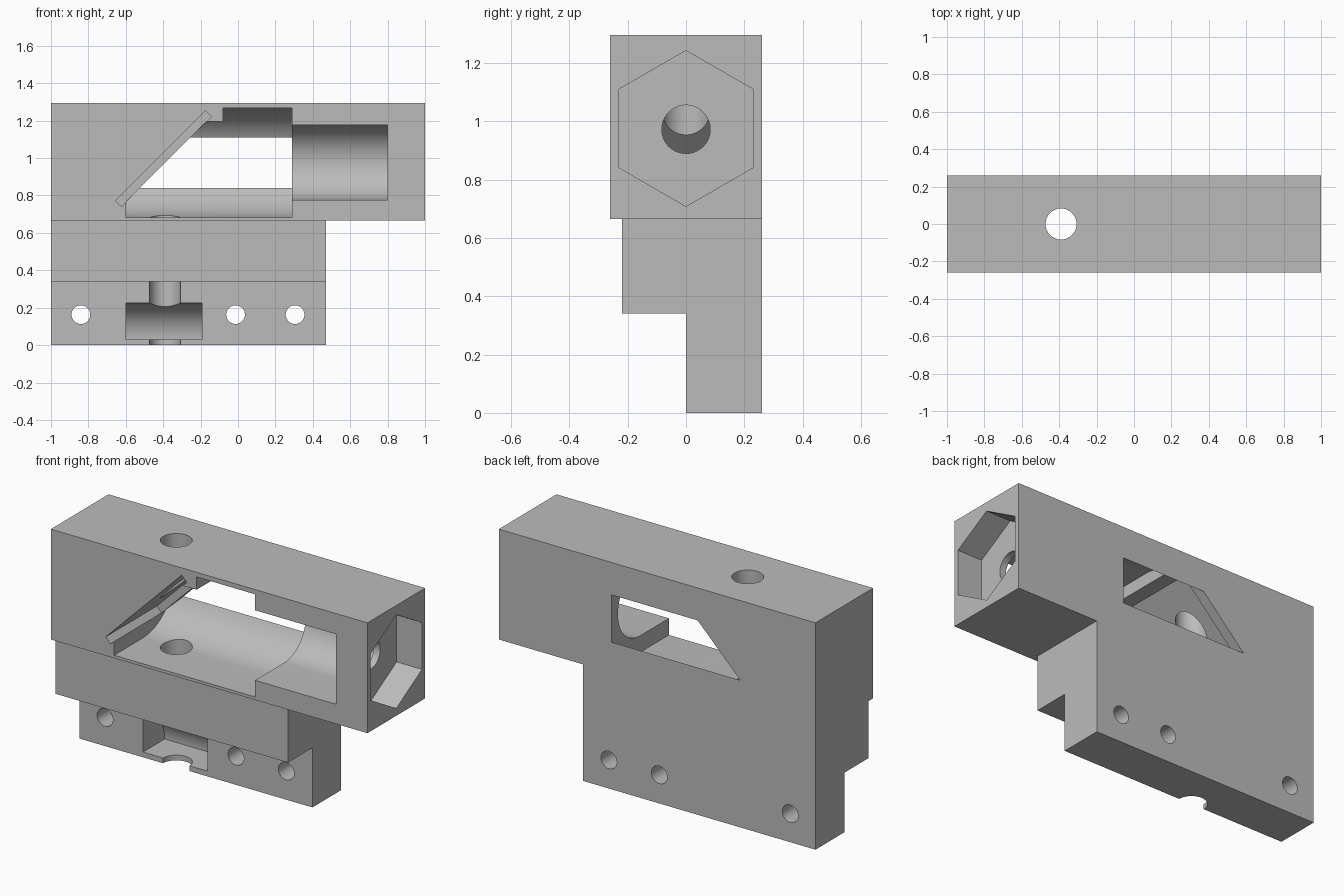
import bpy, bmesh, math
from mathutils import Vector

if "Cube" in bpy.data.objects:
    bpy.data.objects.remove(bpy.data.objects["Cube"], do_unlink=True)

grey = bpy.data.materials.new("plain_grey")
grey.use_nodes = True
colour = (0.5, 0.5, 0.5, 1)
grey.diffuse_color = colour
grey.node_tree.nodes["Principled BSDF"].inputs["Base Color"].default_value = colour


def prism(name, points, axis, start, end, planes=()):
    """Extrude a 2D profile along an axis, optionally trimmed by planes."""
    place = {"x": lambda u, v, a: (a, u, v),
             "y": lambda u, v, a: (u, a, v),
             "z": lambda u, v, a: (u, v, a)}[axis]
    bm = bmesh.new()
    face = bm.faces.new([bm.verts.new(place(u, v, start)) for u, v in points])
    shift = Vector(place(0, 0, end - start))
    out = bmesh.ops.extrude_face_region(bm, geom=[face], use_keep_orig=True)
    verts = [g for g in out["geom"] if isinstance(g, bmesh.types.BMVert)]
    bmesh.ops.translate(bm, verts=verts, vec=shift)
    for co, normal in planes:
        cut = bmesh.ops.bisect_plane(bm, geom=bm.verts[:] + bm.edges[:] + bm.faces[:],
                                     plane_co=co, plane_no=normal, clear_outer=True)
        edges = [g for g in cut["geom_cut"] if isinstance(g, bmesh.types.BMEdge)]
        bmesh.ops.edgenet_fill(bm, edges=edges)
    bmesh.ops.recalc_face_normals(bm, faces=bm.faces[:])
    mesh = bpy.data.meshes.new(name)
    bm.to_mesh(mesh)
    bm.free()
    mesh.materials.append(grey)
    obj = bpy.data.objects.new(name, mesh)
    bpy.context.collection.objects.link(obj)
    return obj


def rect(u0, u1, v0, v1):
    return [(u0, v0), (u1, v0), (u1, v1), (u0, v1)]


def ring(u, v, radius, sides=64, turn=0.0):
    return [(u + radius * math.cos(turn + math.tau * i / sides),
             v + radius * math.sin(turn + math.tau * i / sides)) for i in range(sides)]


def u_shape(z, radius, steps=40):
    """Half round towards the back, straight and open towards the front."""
    arc = [(radius * math.cos(t), z + radius * math.sin(t))
           for t in (math.pi * (i / steps - 0.5) for i in range(steps + 1))]
    return arc + [(-0.4, z + radius), (-0.4, z - radius)]


AXIS_Z = 0.975
HOLE = 0.083
body = prism("optical_block", rect(-0.26, 0.26, 0, 1.295), "x", -1, 1)

# Stepped outline
cutters = [
    prism("end_step", rect(0.47, 1.2, -0.2, 0.665), "y", -0.5, 0.5),
    prism("front_step", rect(-0.5, -0.22, -0.2, 0.665), "x", -1.2, 1.2),
    prism("foot_step", rect(-0.5, 0, -0.3, 0.34), "x", -1.3, 1.3),
]

# Main chamber, closed on the left by a slanted wall and a low lip
bore = u_shape(AXIS_Z, 0.293)
slant = ((-0.39, 0, AXIS_Z), (-1, 0, 1))
cutters += [
    prism("chamber", bore, "x", -0.08, 0.29),
    prism("chamber_slanted", bore, "x", -0.6, 0,
          [slant, ((0, 0, 1.195), (0, 0, 1))]),
    prism("side_chamber", u_shape(0.977, 0.2), "x", 0.2, 0.8),
]

# Slot for the slanted plate
cutters.append(prism("plate_slot", [(-0.622, 0.74), (-0.141, 1.221),
                                    (-0.173, 1.253), (-0.654, 0.772)], "y", -0.4, 0.2))

# Hexagonal socket with its bore, and the vertical bore
cutters += [
    prism("hex_socket", ring(0, AXIS_Z, 0.267, 6, math.pi / 2), "x", 0.84, 1.2),
    prism("socket_hole", ring(0, 0.972, HOLE), "x", 0.7, 0.95),
    prism("vertical_hole", ring(-0.39, 0, HOLE), "z", -0.2, 1.5),
]

# Rounded pocket in the foot and the mounting holes
arc = [(0.195 * math.cos(t), 0.03 + 0.195 * math.sin(t))
       for t in (math.pi / 2 * i / 24 for i in range(25))]
cutters.append(prism("foot_pocket", arc + [(-0.1, 0.225), (-0.1, 0.03)], "x", -0.6, -0.193))
for x in (-0.84, -0.013, 0.305):
    cutters.append(prism("mounting_hole", ring(x, 0.163, 0.05, 40), "y", -0.15, 0.5))

# Carve everything out of the block
bpy.ops.object.select_all(action="DESELECT")
bpy.context.view_layer.objects.active = body
body.select_set(True)
for cutter in cutters:
    cutter.hide_render = True
    mod = body.modifiers.new("carve", "BOOLEAN")
    mod.operation = "DIFFERENCE"
    mod.solver = "EXACT"
    mod.object = cutter
    bpy.ops.object.modifier_apply(modifier=mod.name)
    bpy.data.objects.remove(cutter, do_unlink=True)

bpy.ops.object.shade_smooth_by_angle(angle=math.radians(25))
